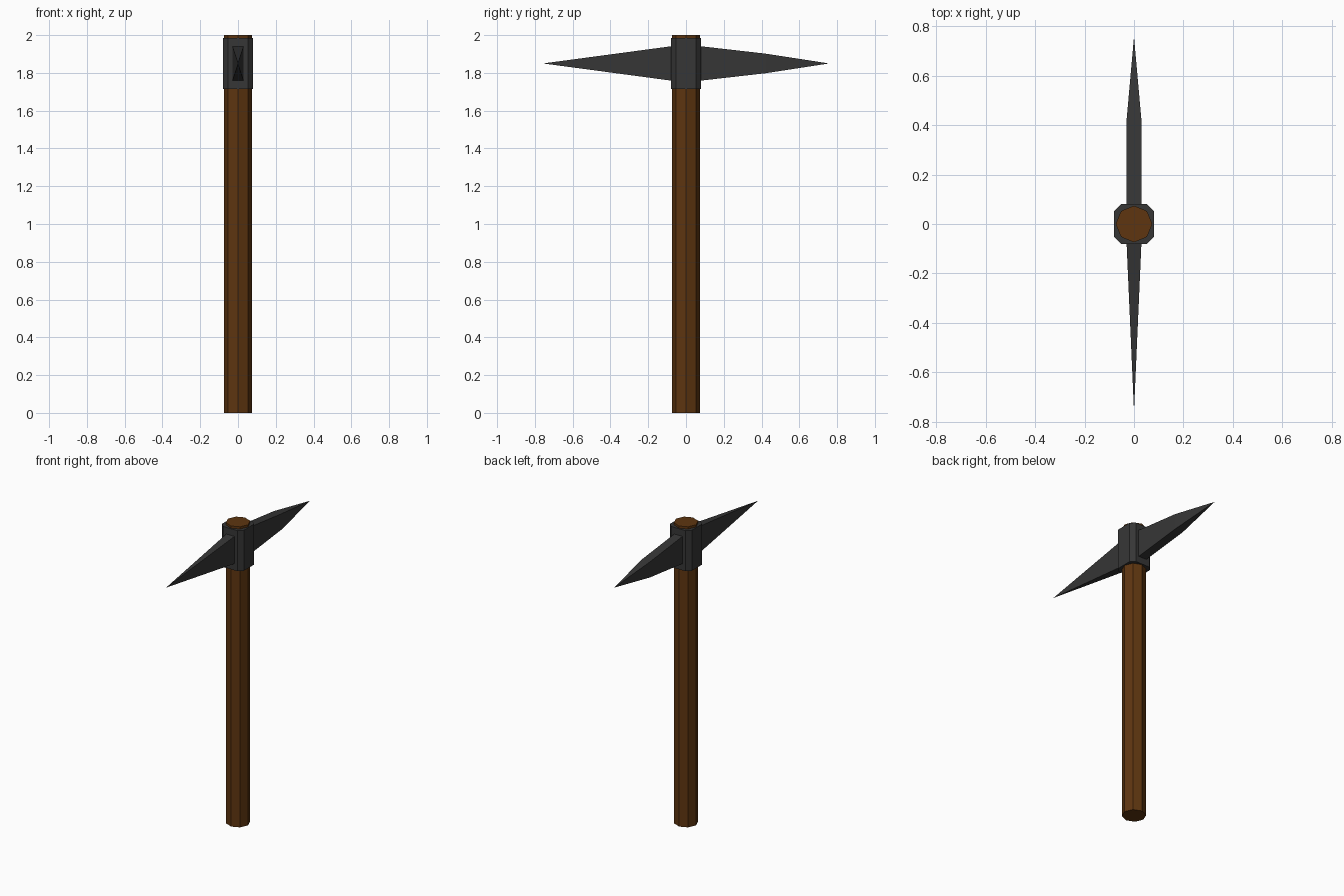
import bpy, bmesh, math

if "Cube" in bpy.data.objects:
    bpy.data.objects.remove(bpy.data.objects["Cube"])


def material(name, color):
    m = bpy.data.materials.new(name)
    m.diffuse_color = (*color, 1)
    m.use_nodes = True
    m.node_tree.nodes["Principled BSDF"].inputs["Base Color"].default_value = m.diffuse_color
    return m


wood = material("brown wood", (0.112, 0.036, 0.005))
iron = material("dark iron", (0.037, 0.037, 0.037))


def loft(name, rings, mat, tip=None):
    """Skin a list of matching rings, closing with flat caps or a point."""
    bm = bmesh.new()
    rows = [[bm.verts.new(p) for p in ring] for ring in rings]
    n = len(rows[0])
    for a, b in zip(rows, rows[1:]):
        for i in range(n):
            j = (i + 1) % n
            bm.faces.new((a[i], a[j], b[j], b[i]))
    bm.faces.new(rows[0][::-1])
    if tip:
        t = bm.verts.new(tip)
        for i in range(n):
            bm.faces.new((rows[-1][i], rows[-1][(i + 1) % n], t))
    else:
        bm.faces.new(rows[-1])
    bmesh.ops.recalc_face_normals(bm, faces=bm.faces)
    me = bpy.data.meshes.new(name)
    bm.to_mesh(me)
    bm.free()
    me.materials.append(mat)
    ob = bpy.data.objects.new(name, me)
    bpy.context.collection.objects.link(ob)
    return ob


# Octagonal wooden handle
R = 0.074
octagon = [(R * math.cos(i * math.pi / 4), R * math.sin(i * math.pi / 4)) for i in range(8)]
loft("handle", [[(x, y, z) for x, y in octagon] for z in (0, 2)], wood)

# Square collar with chamfered corners
W, C = 0.08, 0.053
outline = [(W, -C), (W, C), (C, W), (-C, W), (-W, C), (-W, -C), (-C, -W), (C, -W)]
loft("collar", [[(x, y, z) for x, y in outline] for z in (1.715, 1.985)], iron)

# Spikes through the collar
ZC = 1.85


def section(y, hw, hh):
    return [(sx * hw, y, ZC + sz * hh) for sx, sz in ((-1, -1), (1, -1), (1, 1), (-1, 1))]


loft("front_spike", [section(-0.078, 0.03, 0.091)], iron, tip=(0, -0.757, ZC))
loft("back_spike", [section(0.078, 0.03, 0.091), section(0.42, 0.03, 0.052)], iron,
     tip=(0, 0.757, ZC))
